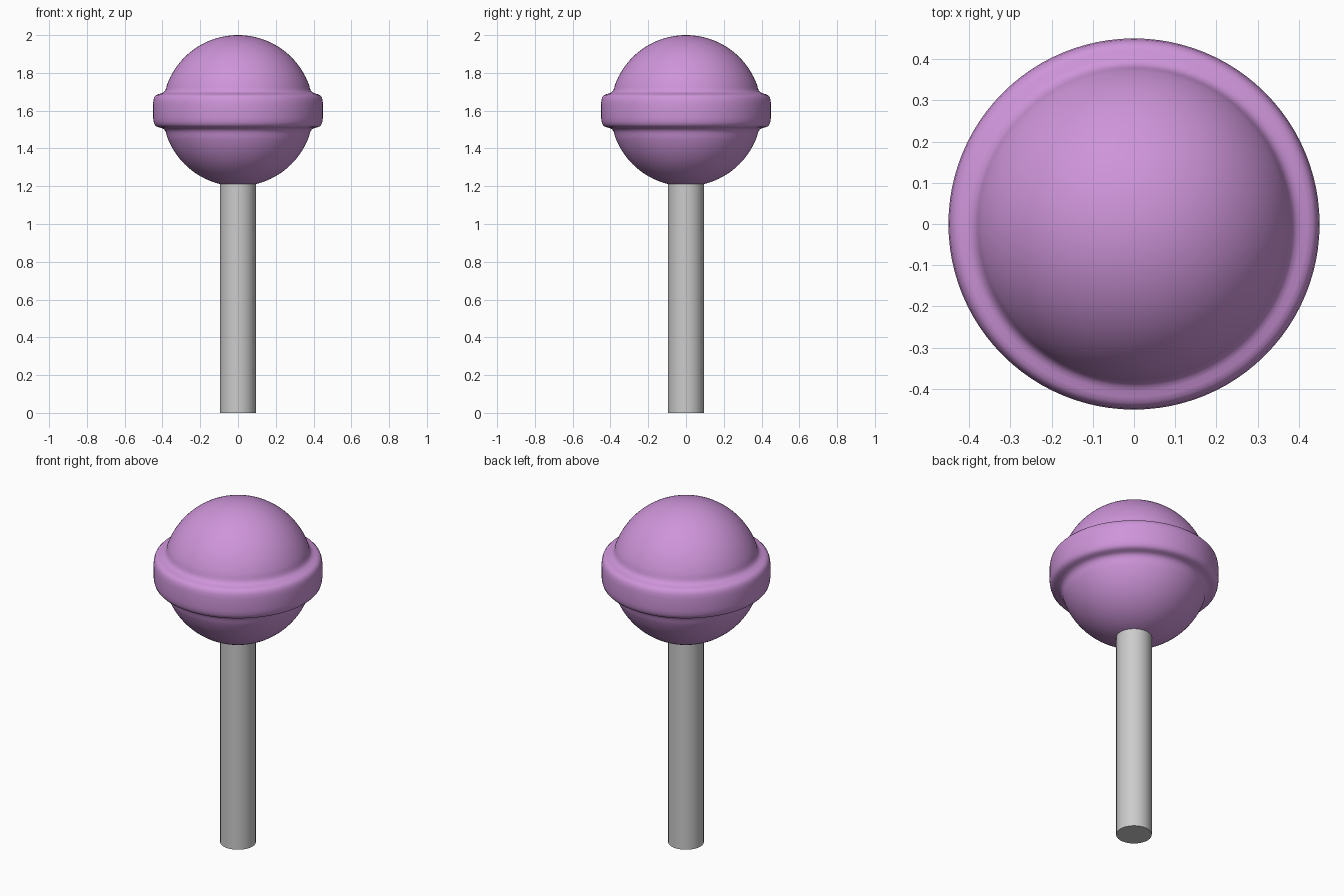
import bpy, bmesh
from math import sin, cos, radians, pi

if "Cube" in bpy.data.objects:
    bpy.data.objects.remove(bpy.data.objects["Cube"])


def lathe(name, profile, segments):
    """Revolve a (radius, z) profile around z; ends on the axis are welded."""
    bm = bmesh.new()
    verts = [bm.verts.new((r, 0, z)) for r, z in profile]
    edges = [bm.edges.new(pair) for pair in zip(verts, verts[1:])]
    bmesh.ops.spin(bm, geom=verts + edges, cent=(0, 0, 0), axis=(0, 0, 1),
                   angle=2 * pi, steps=segments, use_merge=True)
    bmesh.ops.remove_doubles(bm, verts=bm.verts, dist=1e-5)
    bmesh.ops.recalc_face_normals(bm, faces=bm.faces)
    mesh = bpy.data.meshes.new(name)
    bm.to_mesh(mesh)
    bm.free()
    mesh.shade_smooth()
    obj = bpy.data.objects.new(name, mesh)
    bpy.context.collection.objects.link(obj)
    return obj


# Candy ball: sphere cap flowing through a small fillet into the rounded band
R, ZC = 0.4, 1.6
lip = radians(19.5)
cap_steps = 22
upper = []
for i in range(cap_steps + 1):
    a = pi / 2 - (pi / 2 - lip) * i / cap_steps
    upper.append((0.0 if i == 0 else R * cos(a), R * sin(a)))
upper += [(0.380, 0.119), (0.386, 0.106), (0.394, 0.097), (0.405, 0.092),
          (0.420, 0.088), (0.433, 0.083), (0.442, 0.073), (0.447, 0.058),
          (0.450, 0.035)]
profile = upper + [(0.45, 0.0)] + [(r, -z) for r, z in reversed(upper)]
candy = lathe("candy", [(r, ZC + z) for r, z in profile], 96)

pink = bpy.data.materials.new("candy_purple")
pink.diffuse_color = (0.62, 0.30, 0.70, 1)
pink.use_nodes = True
pink.node_tree.nodes["Principled BSDF"].inputs["Base Color"].default_value = pink.diffuse_color
candy.data.materials.append(pink)

# Stick, running slightly into the candy
bpy.ops.mesh.primitive_cylinder_add(vertices=32, radius=0.095, depth=1.24,
                                    location=(0, 0, 0.62))
stick = bpy.context.object
stick.name = "stick"
bpy.ops.object.shade_smooth_by_angle(angle=radians(40))
